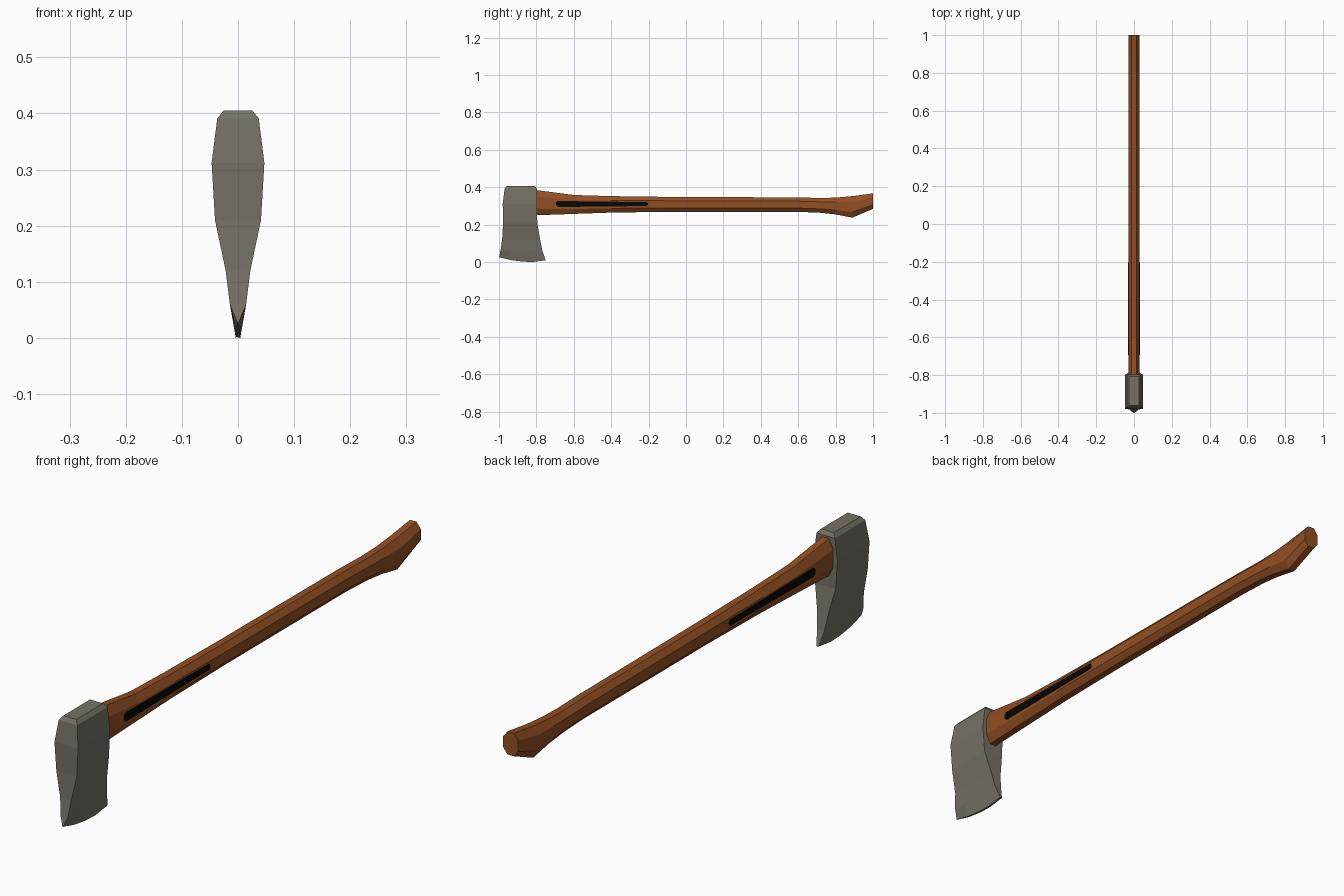
import bpy, bmesh

if "Cube" in bpy.data.objects:
    bpy.data.objects.remove(bpy.data.objects["Cube"])


def material(name, rgb):
    m = bpy.data.materials.new(name)
    m.diffuse_color = (*rgb, 1)
    m.use_nodes = True
    m.node_tree.nodes["Principled BSDF"].inputs["Base Color"].default_value = m.diffuse_color
    return m


steel = material("grey steel", (0.18, 0.165, 0.135))
wood = material("brown wood", (0.29, 0.078, 0.017))
black = material("black inlay", (0.002, 0.002, 0.002))


def loft(name, rings, mat):
    """Skin a list of equal-sized point rings and cap both ends."""
    bm = bmesh.new()
    loops = [[bm.verts.new(p) for p in ring] for ring in rings]
    for a, b in zip(loops, loops[1:]):
        n = len(a)
        for i in range(n):
            j = (i + 1) % n
            bm.faces.new((a[i], a[j], b[j], b[i]))
    bm.faces.new(loops[0])
    bm.faces.new(loops[-1])
    bmesh.ops.recalc_face_normals(bm, faces=bm.faces)
    me = bpy.data.meshes.new(name)
    bm.to_mesh(me)
    bm.free()
    me.materials.append(mat)
    ob = bpy.data.objects.new(name, me)
    bpy.context.collection.objects.link(ob)
    return ob


# Axe head: stacked sections (height, half width, front y, back y)
STEPS = 4
sections = [(0.405, 0.026, -0.96, -0.807), (0.391, 0.037, -0.97, -0.797),
            (0.312, 0.047, -0.98, -0.797), (0.21, 0.041, -0.978, -0.795),
            (0.12, 0.022, -0.983, -0.78), (0.06, 0.0145, -0.992, -0.768)]
head_rings = []
for z, w, y0, y1 in sections:
    ys = [y0 + (y1 - y0) * i / STEPS for i in range(STEPS + 1)]
    head_rings.append([(w, y, z) for y in ys] + [(-w, y, z) for y in reversed(ys)])

# Curved cutting edge: (y, z, half thickness)
edge = [(-1.0, 0.026, 0.0006), (-0.94, 0.011, 0.003), (-0.875, 0.002, 0.004),
        (-0.82, 0.0, 0.004), (-0.75, 0.009, 0.004)]
head_rings.append([(w, y, z) for y, z, w in edge]
                  + [(-w, y, z) for y, z, w in reversed(edge)])
loft("axe_head", head_rings, steel)

# Handle: octagonal sections along y (y, bottom z, top z, end y shift for the heel)
stations = [(-0.84, 0.249, 0.387), (-0.79, 0.25, 0.383), (-0.6, 0.257, 0.358),
            (-0.4, 0.264, 0.352), (-0.1, 0.268, 0.348), (0.6, 0.268, 0.345),
            (0.72, 0.263, 0.342), (0.8, 0.254, 0.344), (0.89, 0.237, 0.352),
            (1.0, 0.284, 0.367)]
handle_rings = []
for y, lo, hi in stations:
    c, h = (lo + hi) / 2, (hi - lo) / 2
    octagon = [(0.013, -1), (0.03, -0.48), (0.03, 0.48), (0.013, 1),
               (-0.013, 1), (-0.03, 0.48), (-0.03, -0.48), (-0.013, -1)]
    handle_rings.append([(x, y, c + h * k) for x, k in octagon])
loft("handle", handle_rings, wood)

# Thin tapered black inlay on both sides of the handle
outline = [(-0.694, 0.304), (-0.684, 0.294), (-0.21, 0.299), (-0.203, 0.305),
           (-0.203, 0.314), (-0.21, 0.32), (-0.684, 0.326), (-0.694, 0.318)]
for side, label in ((1, "right"), (-1, "left")):
    loft("inlay_" + label,
         [[(side * x, y, z) for y, z in outline] for x in (0.028, 0.032)], black)
